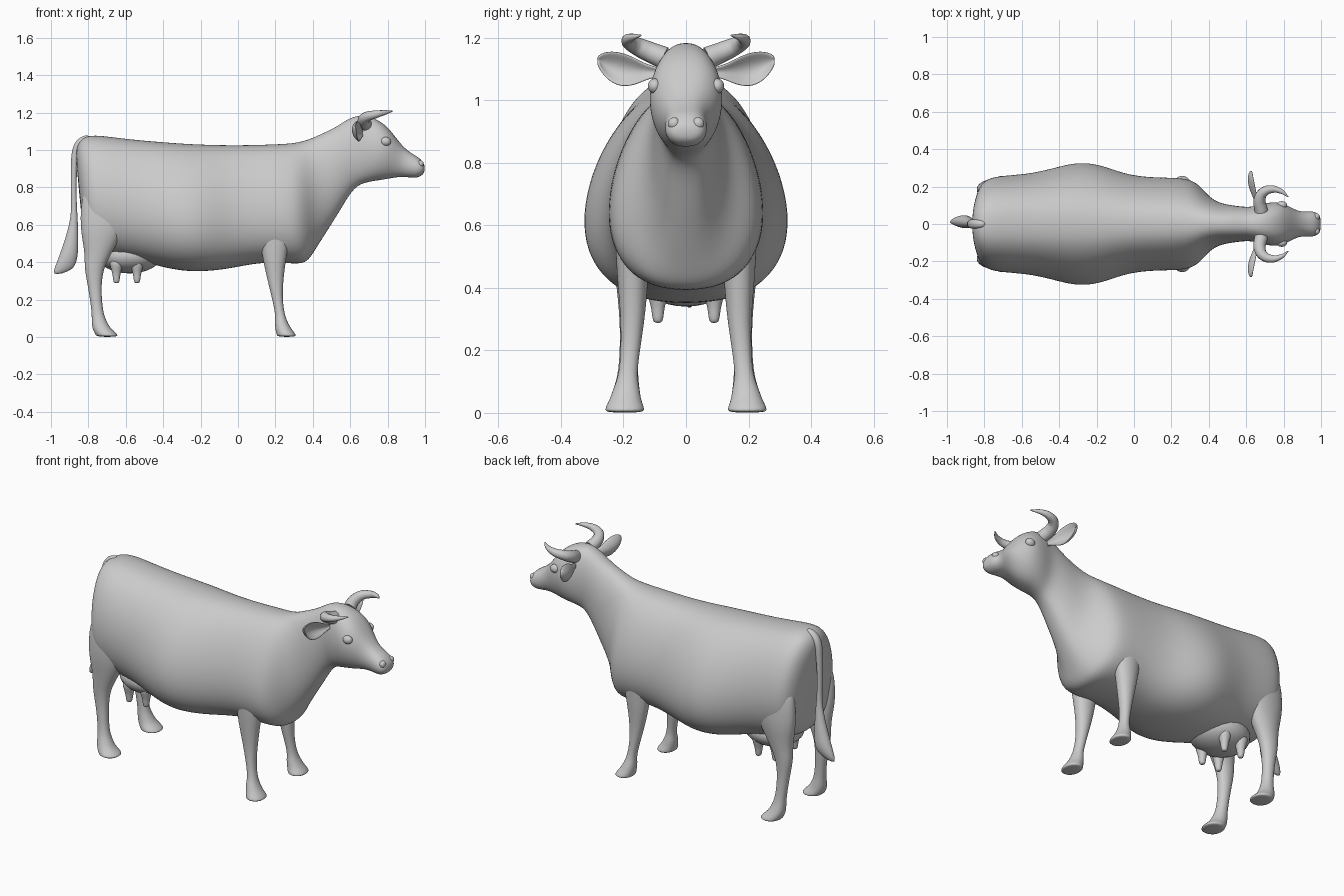
import bpy, bmesh, math
from mathutils import Vector


def finish(name, bm, levels=2):
    bmesh.ops.recalc_face_normals(bm, faces=bm.faces)
    for f in bm.faces:
        f.smooth = True
    me = bpy.data.meshes.new(name)
    bm.to_mesh(me)
    bm.free()
    ob = bpy.data.objects.new(name, me)
    bpy.context.collection.objects.link(ob)
    if levels:
        sub = ob.modifiers.new("smooth", 'SUBSURF')
        sub.levels = sub.render_levels = levels
    return ob


def loft(name, sections, n=24, p=1.0, side=1):
    """Skin rings; section = (xa, za, xb, zb, half_width, pear, y_centre).
    a and b are the two ends of the ring in the xz plane."""
    bm = bmesh.new()
    rings = []
    for xa, za, xb, zb, w, k, yc in sections:
        ring = []
        for i in range(n):
            t = 2 * math.pi * i / n
            c, s = math.cos(t), math.sin(t)
            y = w * math.copysign(abs(c) ** p, c) * (1 - k * s)
            h = (1 + s) / 2
            ring.append(bm.verts.new((xb + (xa - xb) * h, side * (yc + y), zb + (za - zb) * h)))
        rings.append(ring)
    for a, b in zip(rings, rings[1:]):
        for i in range(n):
            j = (i + 1) % n
            bm.faces.new((a[i], a[j], b[j], b[i]))
    bm.faces.new(rings[0])
    bm.faces.new(rings[-1])
    return finish(name, bm)


def limb(name, rows, side):
    """Vertical limb; row = (z, x_back, x_front, y_centre, y_radius)."""
    return loft(name, [(x0, z, x1, z, r, 0, y) for z, x0, x1, y, r in rows], 16, 0.9, side)


def ball(name, loc, size):
    bm = bmesh.new()
    bmesh.ops.create_uvsphere(bm, u_segments=24, v_segments=16, radius=1)
    for v in bm.verts:
        v.co = Vector([a * b for a, b in zip(v.co, size)]) + Vector(loc)
    return finish(name, bm, 0)


# Trunk and neck, rump to throat
trunk = [
    (-.87, .97, -.835, .64, .07, 0), (-.86, 1.03, -.83, .54, .15, .05),
    (-.83, 1.07, -.81, .48, .215, .08), (-.77, 1.083, -.77, .45, .25, .1),
    (-.67, 1.07, -.67, .43, .26, .1), (-.54, 1.055, -.54, .41, .27, .13),
    (-.42, 1.045, -.42, .375, .298, .18), (-.3, 1.036, -.3, .35, .325, .22),
    (-.18, 1.03, -.18, .347, .312, .22), (-.05, 1.027, -.05, .362, .262, .2),
    (.08, 1.028, .08, .39, .245, .2), (.2, 1.032, .2, .398, .243, .22),
    (.29, 1.037, .31, .388, .235, .24), (.34, 1.047, .37, .395, .195, .22),
    (.385, 1.06, .41, .46, .145, .15), (.44, 1.085, .47, .555, .112, .06),
    (.51, 1.115, .54, .665, .1, 0), (.57, 1.155, .6, .77, .092, 0),
]
# Head, poll to muzzle
head = [
    (.62, 1.182, .645, .812, .092, 0), (.68, 1.187, .685, .825, .106, 0),
    (.745, 1.165, .725, .833, .118, -.05), (.8, 1.125, .775, .84, .115, -.1),
    (.845, 1.065, .825, .85, .09, -.1), (.885, 1.015, .875, .857, .068, 0),
    (.93, .98, .92, .852, .066, 0), (.965, .962, .955, .85, .068, 0),
    (.99, .935, .983, .862, .056, 0), (1.0, .91, .997, .88, .03, 0),
]
loft("body_and_head", [s + (0,) for s in trunk + head], 28, 0.82)

# Tail with flattened tuft
loft("tail", [(xa, za, xb, zb, w, 0, y) for xa, za, xb, zb, w, y in [
    (-.79, 1.085, -.79, 1.04, .02, 0), (-.85, 1.072, -.835, 1.03, .025, 0),
    (-.887, 1.02, -.85, 1.0, .026, 0), (-.895, .94, -.857, .94, .023, 0),
    (-.895, .8, -.865, .8, .016, 0), (-.89, .68, -.86, .68, .016, 0),
    (-.905, .59, -.853, .58, .024, .005), (-.94, .48, -.852, .46, .036, .01),
    (-.975, .39, -.86, .4, .036, .015), (-1.0, .32, -.885, .355, .012, .01)]], 12)

# Udder
ball("udder", (-.58, 0, .435), (.17, .15, .095))

front_leg = [(.72, .12, .26, .17, .04), (.62, .09, .29, .175, .055), (.5, .12, .275, .172, .053),
             (.42, .13, .258, .17, .05), (.3, .158, .242, .17, .039), (.2, .183, .238, .178, .031),
             (.12, .2, .25, .186, .029), (.08, .196, .265, .19, .042), (.045, .198, .285, .194, .05),
             (.015, .205, .31, .196, .064), (0, .21, .312, .196, .064)]
hind_leg = [(.82, -.82, -.58, .18, .05), (.7, -.845, -.56, .185, .06), (.58, -.845, -.6, .185, .062),
            (.5, -.83, -.645, .18, .056), (.43, -.82, -.685, .178, .048), (.36, -.822, -.72, .178, .04),
            (.26, -.8, -.732, .178, .032), (.13, -.782, -.722, .185, .03), (.08, -.783, -.7, .19, .042),
            (.045, -.78, -.68, .194, .05), (.015, -.765, -.642, .196, .064), (0, -.755, -.64, .196, .064)]
horn = [(.68, .07, 1.135, .036), (.672, .13, 1.16, .032), (.69, .168, 1.178, .027),
        (.735, .186, 1.19, .021), (.785, .175, 1.2, .013), (.825, .145, 1.207, .003)]
ear = [(.08, 1.09, .012), (.13, 1.09, .025), (.165, 1.092, .045), (.21, 1.098, .057),
       (.25, 1.11, .047), (.275, 1.122, .025), (.282, 1.128, .008)]

for side, tag in ((1, "left"), (-1, "right")):
    limb("front_leg_" + tag, front_leg, side)
    limb("hind_leg_" + tag, hind_leg, side)

    # Teats
    for x, pos in ((-.65, "rear"), (-.54, "front")):
        limb(f"teat_{pos}_{tag}", [(z, x - r, x + r, .09, r) for z, r in
             ((.42, .045), (.365, .03), (.335, .021), (.3, .018), (.287, .011))], side)

    # Eyes and nostril rims
    ball("eye_" + tag, (.79, side * .1, 1.045), (.028, .022, .024))
    ball("nostril_" + tag, (.975, side * .038, .925), (.018, .02, .02))

    # Curved tapering horns
    cu = bpy.data.curves.new("horn_" + tag, 'CURVE')
    cu.dimensions = '3D'
    cu.bevel_depth = 1
    cu.bevel_resolution = 4
    cu.use_fill_caps = True
    sp = cu.splines.new('BEZIER')
    sp.bezier_points.add(len(horn) - 1)
    for bp, (x, y, z, r) in zip(sp.bezier_points, horn):
        bp.co = (x, side * y, z)
        bp.radius = r
        bp.handle_left_type = bp.handle_right_type = 'AUTO'
    bpy.context.collection.objects.link(bpy.data.objects.new("horn_" + tag, cu))

    # Cupped leaf-shaped ears, open to the front
    bm = bmesh.new()
    rows = []
    for y, z, w in ear:
        rows.append([bm.verts.new((.672 - .2 * (y - .08) - w * .6 * (1 - v * v), side * y, z + w * v))
                     for v in (-1, -.5, 0, .5, 1)])
    for a, b in zip(rows, rows[1:]):
        for i in range(4):
            bm.faces.new((a[i], a[i + 1], b[i + 1], b[i]))
    ob = finish("ear_" + tag, bm, 0)
    sol = ob.modifiers.new("thickness", 'SOLIDIFY')
    sol.thickness = .01
    sol.offset = 0
    sub = ob.modifiers.new("smooth", 'SUBSURF')
    sub.levels = sub.render_levels = 2
